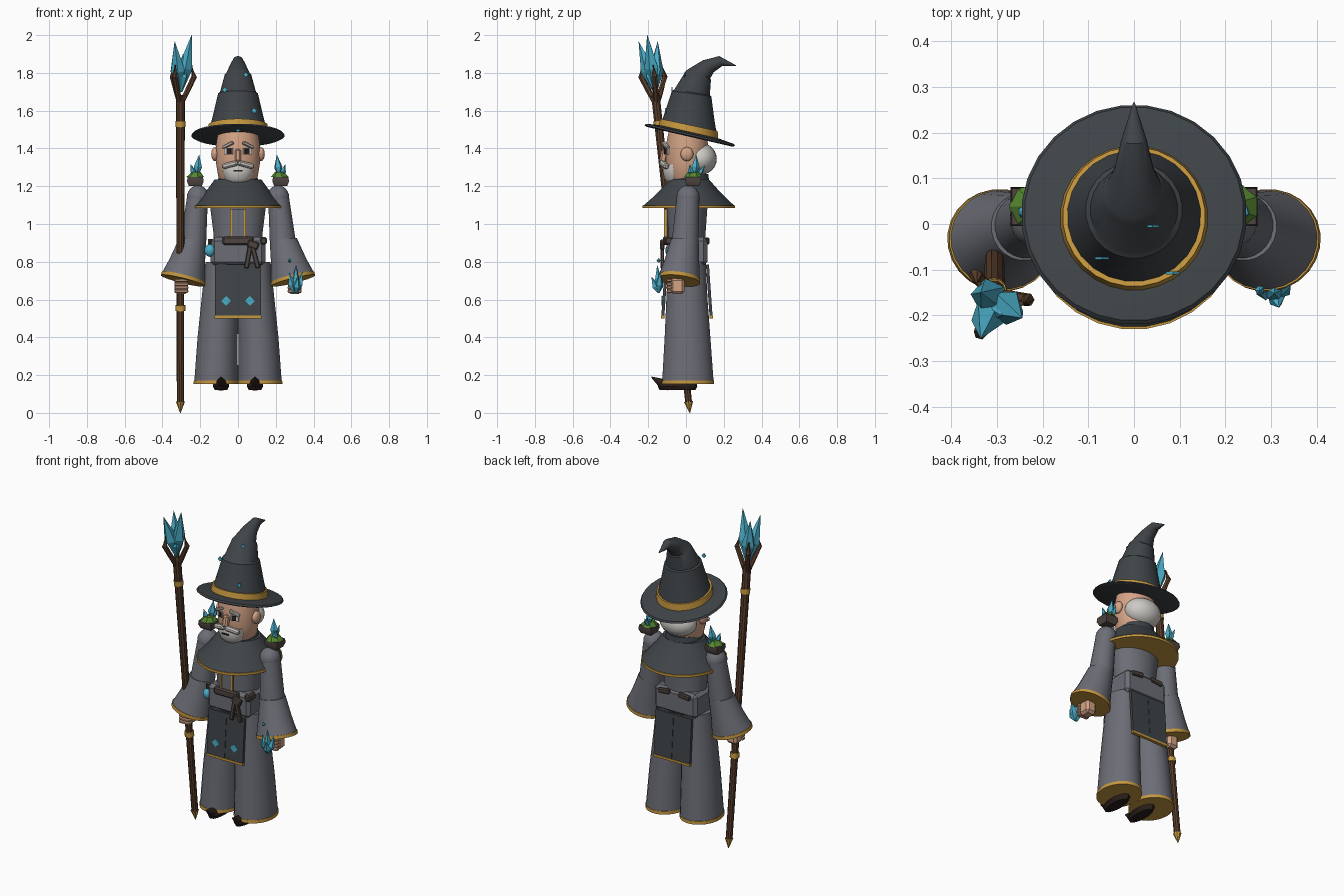
import bpy, bmesh, math
from mathutils import Vector, Matrix, Euler

cube = bpy.data.objects.get("Cube")
if cube:
    bpy.data.objects.remove(cube, do_unlink=True)


def material(name, *rgb):
    m = bpy.data.materials.new(name)
    m.use_nodes = True
    m.diffuse_color = (*rgb, 1)
    m.node_tree.nodes["Principled BSDF"].inputs["Base Color"].default_value = (*rgb, 1)
    return m


GREY = material("robe grey", .15, .155, .18)
DARK = material("charcoal cloth", .05, .058, .065)
GOLD = material("gold trim", .56, .31, .05)
WOOD = material("staff wood", .10, .048, .025)
SKIN = material("skin", .66, .37, .24)
HAIR = material("white hair", .62, .60, .56)
CYAN = material("cyan crystal", .07, .42, .58)
MOSS = material("moss green", .09, .24, .03)
ROCK = material("brown stone", .075, .058, .05)
BLACK = material("dark leather", .022, .013, .01)


def finish(name, bm, mat, smooth=True):
    bmesh.ops.recalc_face_normals(bm, faces=bm.faces)
    me = bpy.data.meshes.new(name)
    bm.to_mesh(me)
    bm.free()
    ob = bpy.data.objects.new(name, me)
    bpy.context.collection.objects.link(ob)
    me.materials.append(mat)
    if smooth:
        bpy.ops.object.select_all(action='DESELECT')
        ob.select_set(True)
        bpy.context.view_layer.objects.active = ob
        bpy.ops.object.shade_smooth_by_angle(angle=math.radians(32))
    return ob


def skin_rings(bm, loops):
    for a, b in zip(loops, loops[1:]):
        for i in range(len(a)):
            j = (i + 1) % len(a)
            bm.faces.new((a[i], a[j], b[j], b[i]))
    bm.faces.new(loops[0])
    bm.faces.new(loops[-1])


def loft(name, rings, mat, n=24):
    """Rings are (x, y, z, rx, ry, tilt about x, tilt about y) with degrees."""
    bm, loops = bmesh.new(), []
    for x, y, z, rx, ry, *tilt in rings:
        tx, ty = tilt or (0, 0)
        rot = Euler((math.radians(tx), math.radians(ty), 0)).to_matrix()
        turn = [math.tau * (i + .5) / n for i in range(n)]
        loops.append([bm.verts.new(Vector((x, y, z)) + rot @ Vector((rx * math.cos(t), ry * math.sin(t), 0)))
                      for t in turn])
    skin_rings(bm, loops)
    return finish(name, bm, mat)


def tube(name, pts, radii, mat, n=10, smooth=True):
    bm, loops = bmesh.new(), []
    pts = [Vector(p) for p in pts]
    for k, p in enumerate(pts):
        d = pts[min(k + 1, len(pts) - 1)] - pts[max(k - 1, 0)]
        q = d.to_track_quat('Z', 'Y')
        loops.append([bm.verts.new(p + q @ Vector((radii[k] * math.cos(math.tau * i / n),
                                                   radii[k] * math.sin(math.tau * i / n), 0)))
                      for i in range(n)])
    skin_rings(bm, loops)
    return finish(name, bm, mat, smooth)


def crystal(name, base, tip, r):
    base, tip = Vector(base), Vector(tip)
    return tube(name, (base, base.lerp(tip, .42), tip), (r * .25, r, .001), CYAN, 5, False)


def box(name, loc, size, mat, rot=(0, 0, 0), bevel=0.0):
    bm = bmesh.new()
    bmesh.ops.create_cube(bm, size=1)
    bmesh.ops.scale(bm, vec=size, verts=bm.verts)
    if bevel:
        bmesh.ops.bevel(bm, geom=bm.edges[:], offset=bevel, segments=1, affect='EDGES')
    m = Matrix.Translation(loc) @ Euler([math.radians(a) for a in rot]).to_matrix().to_4x4()
    bmesh.ops.transform(bm, matrix=m, verts=bm.verts)
    return finish(name, bm, mat, False)


def ball(name, loc, size, mat):
    bm = bmesh.new()
    bmesh.ops.create_uvsphere(bm, u_segments=18, v_segments=12, radius=1)
    bmesh.ops.transform(bm, matrix=Matrix.Translation(loc) @ Matrix.Diagonal((*size, 1)), verts=bm.verts)
    return finish(name, bm, mat)


def diamond(name, loc, r):
    box(name, loc, (r, .006, r), CYAN, (0, 45, 0))


# Hat: tilted brim, band and a cone that folds backward
loft("hat_brim", [(0, .018, 1.462, .235, .235, -13, 0), (0, .02, 1.468, .247, .247, -13, 0),
                  (0, .022, 1.477, .24, .24, -13, 0), (0, .022, 1.487, .16, .16, -13, 0)], DARK, 28)
loft("hat_band", [(0, .012, 1.48, .163, .163, -12, 0), (0, .016, 1.525, .156, .156, -12, 0)], GOLD, 28)
loft("hat_cone", [(0, .014, 1.49, .155, .155, -11, 0), (0, .02, 1.58, .132, .132, -9, 0),
                  (0, .03, 1.69, .106, .106, -8, 0), (0, .032, 1.697, .096, .096, -9, 0),
                  (0, .066, 1.787, .071, .071, -20, 0), (0, .071, 1.795, .063, .063, -25, 0),
                  (0, .118, 1.835, .043, .043, -48, 0), (0, .183, 1.862, .028, .028, -75, 0),
                  (0, .265, 1.838, .002, .002, -100, 0)], DARK)
for x, y, z in ((-.07, -.075, 1.71), (.04, -.005, 1.79), (.085, -.107, 1.6), (0, -.15, 1.5)):
    diamond("hat_gem", (x, y, z), .021)

# Head and face
loft("head", [(0, .005, 1.21, .08, .08), (0, .005, 1.25, .105, .1), (0, .005, 1.32, .117, .112),
              (0, .005, 1.42, .117, .112), (0, .01, 1.5, .105, .1)], SKIN)
ball("back_hair", (0, .075, 1.345), (.115, .088, .085), HAIR)
loft("beard", [(0, -.055, 1.222, .055, .045), (0, -.06, 1.24, .072, .056),
               (0, -.062, 1.285, .084, .062), (0, -.06, 1.315, .086, .058)], HAIR, 16)
box("nose", (0, -.117, 1.36), (.034, .036, .07), SKIN, (-10, 0, 0), .009)
box("mouth", (0, -.125, 1.282), (.045, .006, .008), BLACK)
for s, side in ((1, "left"), (-1, "right")):
    ball(side + "_ear", (s * .122, .005, 1.37), (.02, .034, .037), SKIN)
    box(side + "_moustache", (s * .042, -.115, 1.314), (.088, .03, .028), HAIR, (0, s * 14, s * 18), .008)
    box(side + "_eye_white", (s * .05, -.102, 1.386), (.046, .008, .034), HAIR, (0, 0, s * 22))
    box(side + "_pupil", (s * .047, -.107, 1.386), (.026, .008, .03), BLACK, (0, 0, s * 22))
    box(side + "_eyebrow", (s * .053, -.108, 1.418), (.064, .022, .016), HAIR, (0, s * 25, s * 22), .004)

# Shoulder cape and collar
loft("collar", [(0, .018, 1.2, .115, .11), (0, .018, 1.265, .1, .1)], DARK)
loft("cape", [(0, .015, 1.097, .235, .243), (0, .016, 1.13, .205, .205),
              (0, .017, 1.18, .165, .155), (0, .018, 1.235, .125, .105)], DARK, 28)
loft("cape_trim", [(0, .015, 1.084, .238, .246), (0, .015, 1.099, .238, .246)], GOLD, 28)

# Torso and waist
loft("torso", [(0, .005, .92, .13, .1), (0, .005, .96, .132, .1), (0, .005, 1.1, .15, .11)], GREY)
box("waist", (0, .005, .855), (.29, .215, .15), GREY, (0, 0, 0), .02)
box("stole", (0, -.105, 1.0), (.075, .012, .16), GREY)
for x in (-.038, .038):
    box("stole_edge", (x, -.11, 1.0), (.011, .012, .16), GOLD)

# Waist fittings
box("belt_pouch", (0, -.108, .912), (.165, .03, .045), ROCK, (0, 0, 0), .008)
box("side_pouch", (.135, -.075, .912), (.035, .07, .04), ROCK, (0, 0, 0), .008)
for x in (-.07, .07):
    box("rear_pouch", (x, .113, .91), (.08, .022, .03), ROCK, (0, x * 80, 0), .006)
for x, r in ((.055, 10), (.09, -14)):
    box("hanging_strap", (x, -.125, .83), (.024, .018, .13), ROCK, (0, r, 0), .004)
box("strap_knot", (.08, -.125, .89), (.06, .024, .04), ROCK, (0, 20, 0), .006)
ball("flask", (-.148, -.08, .86), (.03, .03, .034), CYAN)
tube("flask_neck", ((-.148, -.08, .885), (-.148, -.08, .92)), (.012, .012), ROCK)

# Robe legs, shoes and hanging panels
for s, side in ((1, "left"), (-1, "right")):
    loft(side + "_robe_leg", [(s * .116, .01, .17, .116, .137), (s * .108, .008, .4, .107, .122),
                              (s * .094, .005, .6, .1, .11), (s * .085, .005, .8, .088, .1)], GREY)
    loft(side + "_robe_hem", [(s * .117, .01, .152, .119, .14), (s * .117, .01, .172, .118, .139)], GOLD)
    loft(side + "_shoe", [(s * .09, -.045, .122, .035, .095), (s * .09, -.045, .14, .044, .105),
                          (s * .09, -.04, .168, .04, .095), (s * .09, -.03, .188, .025, .06)], BLACK, 14)
    tube(side + "_shoe_toe", ((s * .09, -.09, .15), (s * .09, -.14, .163), (s * .09, -.183, .19)),
         (.034, .022, .003), BLACK)
    for y, face in ((-.113, "front"), (.123, "back")):
        lean = -4 if y < 0 else 4
        box(f"{side}_{face}_panel", (s * .062, y, .65), (.122, .016, .27), DARK, (lean, 0, 0))
        box(f"{side}_{face}_panel_trim", (s * .062, y * 1.085, .508), (.124, .018, .014), GOLD)
    diamond(side + "_panel_gem", (s * .063, -.127, .593), .036)

# Arms, sleeves, hands and shoulder stones
for s, side in ((1, "left"), (-1, "right")):
    ball(side + "_shoulder", (s * .212, .01, 1.14), (.06, .062, .065), GREY)
    loft(side + "_upper_arm", [(s * .238, -.005, .9, .07, .072), (s * .215, .01, 1.14, .056, .06)], GREY)
    loft(side + "_sleeve", [(s * .289, -.035, .715, .117, .11, -7, s * -14),
                            (s * .268, -.022, .8, .095, .093, -5, s * -11),
                            (s * .24, -.006, .915, .073, .074, -3, s * -8)], GREY)
    loft(side + "_cuff", [(s * .292, -.036, .7, .12, .113, -7, s * -14),
                          (s * .289, -.035, .719, .119, .112, -7, s * -14)], GOLD)
    box(side + "_palm", (s * .3, -.045, .672), (.07, .075, .085), SKIN, (0, 0, 0), .014)
    for k in range(4):
        box(side + "_finger", (s * .3, -.088, .644 + k * .019), (.074, .028, .018), SKIN, (0, 0, 0), .005)
    loft(side + "_shoulder_stone", [(s * .226, .038, 1.2, .048, .045), (s * .226, .038, 1.225, .062, .06),
                                    (s * .226, .038, 1.25, .058, .056)], ROCK, 4)
    loft(side + "_moss", [(s * .224, .038, 1.248, .05, .05), (s * .22, .038, 1.275, .025, .03)], MOSS, 7)
    crystal(side + "_tall_shard", (s * .218, .045, 1.255), (s * .206, .055, 1.365), .023)
    crystal(side + "_short_shard", (s * .23, .03, 1.25), (s * .25, .02, 1.315), .016)
    crystal(side + "_low_shard", (s * .21, .06, 1.25), (s * .215, .1, 1.31), .014)

# Crystal cluster floating by the left hand
for dx, dy, z in ((0, 0, .78), (-.036, .005, .74), (.035, .015, .745), (.01, -.03, .72), (-.01, .025, .725)):
    crystal("hand_crystal", (.305 + dx * .2, -.145, .635), (.307 + dx, -.152 + dy, z), .021)
crystal("floating_chip", (.275, -.145, .795), (.275, -.145, .82), .011)


# Leaning staff
def axis(z, dx=0, dy=0):
    return Vector((-.305 + dx, .02 - .108 * z + dy, z))


tube("staff_shaft", (axis(.055), axis(.9), axis(1.68)), (.019, .021, .024), WOOD)
tube("staff_tip", (axis(0), axis(.06)), (.002, .024), GOLD, 8)
for z in (.555, 1.53):
    tube("staff_ring", (axis(z - .015), axis(z + .015)), (.027, .027), GOLD, 12)
for a in (5, 125, 245):
    c, d = math.cos(math.radians(a)), math.sin(math.radians(a))
    tube("staff_prong", (axis(1.63), axis(1.7, .035 * c, .035 * d), axis(1.78, .073 * c, .073 * d),
                         axis(1.84, .058 * c, .058 * d)), (.015, .015, .015, .006), WOOD, 6, False)
for x, y, z in ((-.245, -.205, 2.0), (-.335, -.25, 1.965), (-.335, -.15, 1.965), (-.29, -.2, 1.9)):
    crystal("staff_crystal", axis(1.7), (x, y, z), .04)
